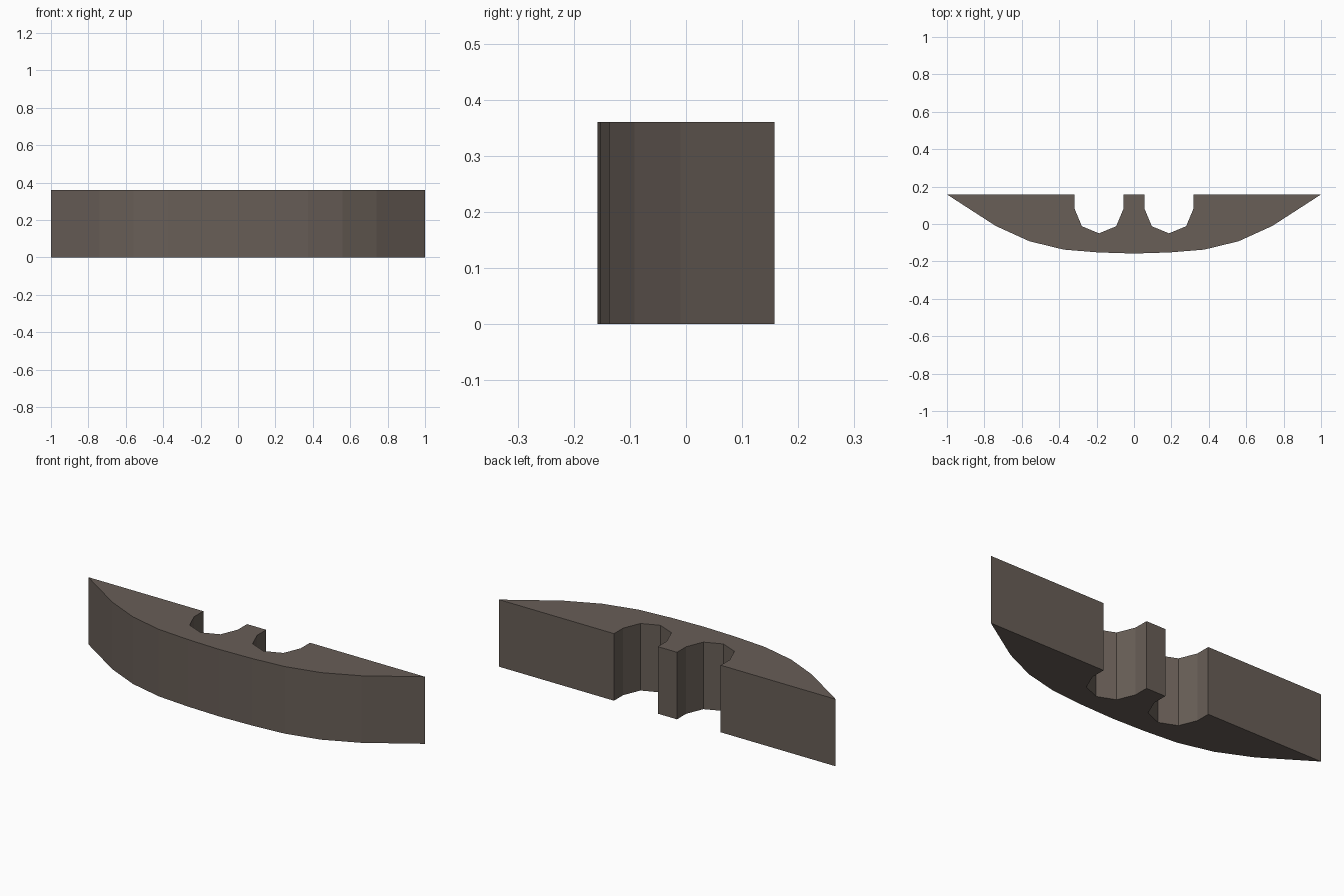
import bpy, bmesh, math

if "Cube" in bpy.data.objects:
    bpy.data.objects.remove(bpy.data.objects["Cube"])

HEIGHT, BACK = 0.36, 0.158
NOTCH_X, NOTCH_Y, NOTCH_R = 0.187, 0.08, 0.13

stone = bpy.data.materials.new("grey_brown")
stone.diffuse_color = (0.138, 0.112, 0.095, 1)
stone.use_nodes = True
stone.node_tree.nodes["Principled BSDF"].inputs["Base Color"].default_value = stone.diffuse_color

# Right half of the plan: bowed front edge, then the notched back edge
half = [(0.19, -0.152), (0.375, -0.137), (0.56, -0.092), (0.74, -0.01), (1.0, BACK)]
half.append((NOTCH_X + NOTCH_R, BACK))
for i in range(5):
    a = -i * math.pi / 4
    half.append((NOTCH_X + NOTCH_R * math.cos(a), NOTCH_Y + NOTCH_R * math.sin(a)))
half.append((NOTCH_X - NOTCH_R, BACK))

# Mirror to the left, closing through the front centre point
outline = [(0, -BACK)] + half + [(-x, y) for x, y in reversed(half)]

# Extrude the plan upwards
bm = bmesh.new()
base = bm.faces.new([bm.verts.new((x, y, 0)) for x, y in outline])
top = bmesh.ops.extrude_face_region(bm, geom=[base], use_keep_orig=True)
bmesh.ops.translate(bm, vec=(0, 0, HEIGHT),
                    verts=[v for v in top["geom"] if isinstance(v, bmesh.types.BMVert)])
bmesh.ops.recalc_face_normals(bm, faces=bm.faces)
mesh = bpy.data.meshes.new("notched_bow_block")
bm.to_mesh(mesh)
bm.free()
mesh.materials.append(stone)
bpy.context.collection.objects.link(bpy.data.objects.new("notched_bow_block", mesh))
